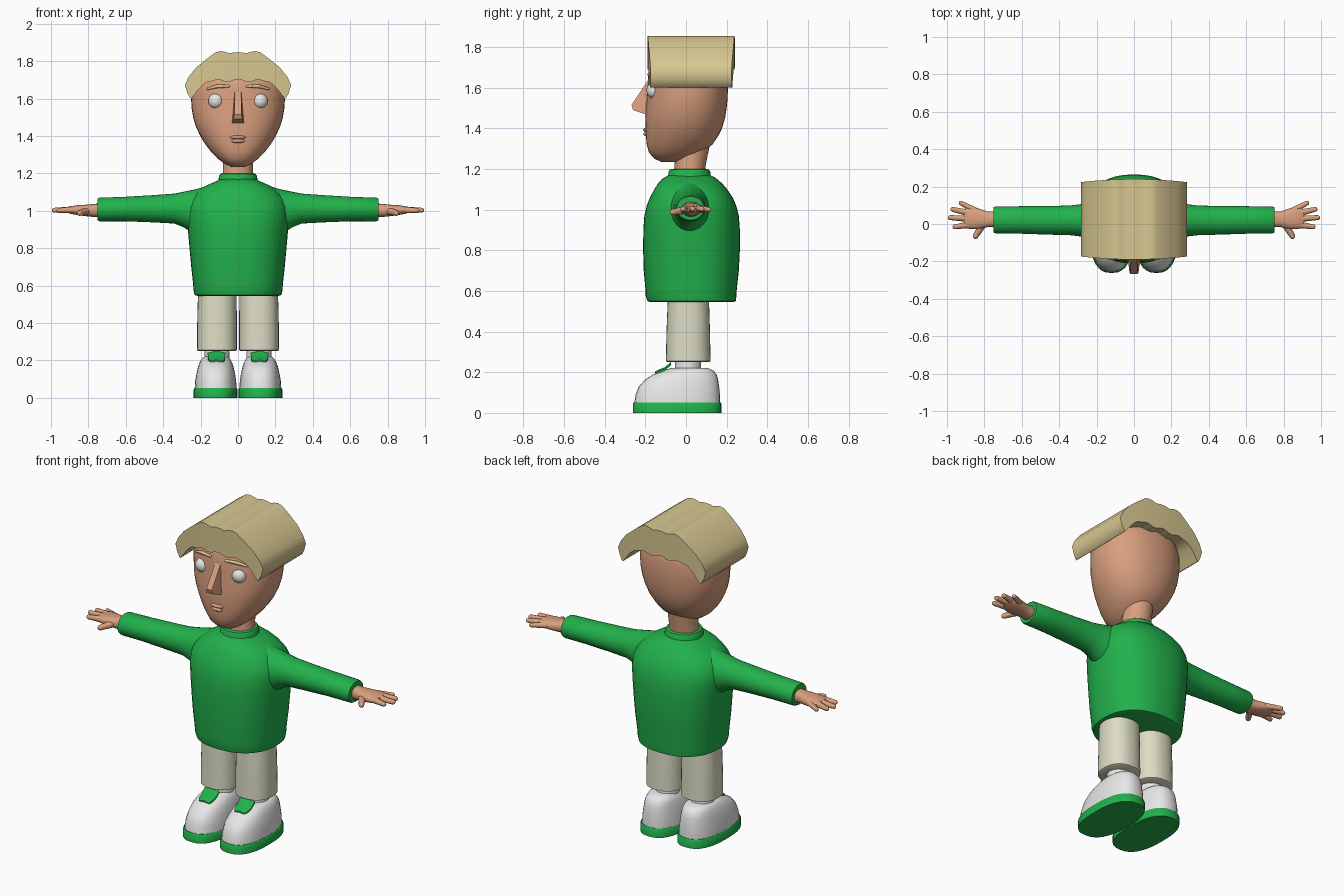
import bpy, bmesh, math
from mathutils import Vector, Matrix


def material(name, rgb):
    m = bpy.data.materials.new(name)
    m.diffuse_color = (*rgb, 1)
    return m


GREEN = material("green", (0.016, 0.44, 0.072))
SKIN = material("skin", (0.70, 0.35, 0.21))
BLOND = material("blond", (0.68, 0.57, 0.28))
CREAM = material("cream", (0.72, 0.72, 0.56))
WHITE = material("white", (0.82, 0.82, 0.82))


def finish(name, bm, mat, angle=40):
    bmesh.ops.recalc_face_normals(bm, faces=bm.faces)
    me = bpy.data.meshes.new(name)
    bm.to_mesh(me)
    bm.free()
    me.materials.append(mat)
    ob = bpy.data.objects.new(name, me)
    bpy.context.collection.objects.link(ob)
    bpy.ops.object.select_all(action='DESELECT')
    ob.select_set(True)
    bpy.context.view_layer.objects.active = ob
    bpy.ops.object.shade_smooth_by_angle(angle=math.radians(angle))
    return ob


def loft(name, rings, mat, axis='z', side=1, power=2.0, n=32, angle=40):
    """Rings are (position, a0, a1, b0, b1); a,b = x,y for axis z and y,z for axis x."""
    bm = bmesh.new()
    loops = []
    for t, a0, a1, b0, b1 in rings:
        loop = []
        for i in range(n):
            c, s = math.cos(math.tau * i / n), math.sin(math.tau * i / n)
            a = (a0 + a1) / 2 + (a1 - a0) / 2 * math.copysign(abs(c) ** (2 / power), c)
            b = (b0 + b1) / 2 + (b1 - b0) / 2 * math.copysign(abs(s) ** (2 / power), s)
            loop.append(bm.verts.new((a * side, b, t) if axis == 'z' else (t * side, a, b)))
        loops.append(loop)
    for p, q in zip(loops, loops[1:]):
        for i in range(n):
            j = (i + 1) % n
            bm.faces.new((p[i], p[j], q[j], q[i]))
    bm.faces.new(loops[0])
    bm.faces.new(loops[-1])
    return finish(name, bm, mat, angle)


def add_limb(bm, p, q, r0, r1):
    """Tapered rod with round ends."""
    p, q = Vector(p), Vector(q)
    rot = (q - p).to_track_quat('Z', 'Y').to_matrix().to_4x4()
    bmesh.ops.create_cone(bm, segments=12, radius1=r0, radius2=r1, depth=(q - p).length,
                          matrix=Matrix.Translation((p + q) / 2) @ rot)
    for c, r in ((p, r0), (q, r1)):
        bmesh.ops.create_uvsphere(bm, u_segments=12, v_segments=8, radius=r,
                                  matrix=Matrix.Translation(c) @ rot)


def ellipsoid(name, c, r, mat):
    bm = bmesh.new()
    bmesh.ops.create_uvsphere(bm, u_segments=24, v_segments=16, radius=1,
                              matrix=Matrix.Translation(c) @ Matrix.Diagonal((*r, 1)))
    return finish(name, bm, mat)


def sym(rows):
    """Rows (z, half width, y0, y1) to full rings."""
    return [(z, -w, w, y0, y1) for z, w, y0, y1 in rows]


# Head, neck and face
loft("head", sym([(1.235, .035, -.12, -.02), (1.25, .07, -.155, .02), (1.28, .11, -.182, .075),
                  (1.32, .148, -.193, .13), (1.36, .178, -.197, .157), (1.40, .202, -.199, .177),
                  (1.45, .225, -.2, .192), (1.50, .24, -.198, .2), (1.55, .248, -.193, .205),
                  (1.60, .251, -.19, .206), (1.65, .249, -.187, .204), (1.70, .235, -.18, .195),
                  (1.75, .195, -.155, .165), (1.78, .14, -.11, .12), (1.80, .06, -.05, .06)]),
     SKIN, power=2.2, n=40)
loft("neck", sym([(1.16, .085, -.062, .09), (1.22, .08, -.056, .097), (1.34, .078, -.05, .122)]), SKIN)
bm = bmesh.new()
for s in (-1, 1):
    for co in ((.017, -.175, 1.655), (.034, -.18, 1.463), (.018, -.268, 1.515), (.024, -.26, 1.49)):
        bm.verts.new((s * co[0], co[1], co[2]))
bmesh.ops.convex_hull(bm, input=bm.verts)
finish("nose", bm, SKIN)
ellipsoid("upper_lip", (0, -.192, 1.393), (.043, .019, .011), SKIN)
ellipsoid("lower_lip", (0, -.192, 1.373), (.036, .018, .011), SKIN)

# Hair: wavy arched profile running front to back
top = [(0, 1.848), (.02, 1.847), (.045, 1.842), (.07, 1.85), (.095, 1.854), (.12, 1.847),
       (.17, 1.81), (.225, 1.765), (.265, 1.715), (.284, 1.672), (.272, 1.632), (.257, 1.603)]
low = [(0, 1.704), (.02, 1.70), (.045, 1.69), (.07, 1.69), (.09, 1.698), (.11, 1.702),
       (.145, 1.692), (.17, 1.687), (.19, 1.672), (.21, 1.652), (.232, 1.622), (.25, 1.60)]
top = [(-x, z) for x, z in top[:0:-1]] + top
low = [(-x, z) for x, z in low[:0:-1]] + low
bm = bmesh.new()


def hair_row(pts, front):
    return [bm.verts.new((x, -.19 + .2 * x * x if front else .24 - .2 * x * x, z)) for x, z in pts]


tf, tb, lf, lb = hair_row(top, 1), hair_row(top, 0), hair_row(low, 1), hair_row(low, 0)
for p, q in ((tf, tb), (lf, lb), (tf, lf), (tb, lb)):
    for i in range(len(p) - 1):
        bm.faces.new((p[i], p[i + 1], q[i + 1], q[i]))
for i in (0, -1):
    bm.faces.new((tf[i], tb[i], lb[i], lf[i]))
finish("hair", bm, BLOND, 45)

# Sweater body and collar
loft("sweater", sym([(.545, .215, -.175, .23), (.55, .232, -.19, .245), (.575, .238, -.198, .248),
                     (.61, .24, -.2, .25), (.70, .25, -.208, .26), (.80, .259, -.211, .265),
                     (.90, .268, -.21, .265), (.97, .275, -.205, .26), (1.02, .272, -.193, .247),
                     (1.06, .255, -.177, .23), (1.10, .222, -.156, .203), (1.13, .18, -.137, .177),
                     (1.155, .125, -.112, .148), (1.17, .09, -.085, .12)]),
     GREEN, power=2.3, n=40)
loft("collar", sym([(1.14, .112, -.1, .132), (1.165, .104, -.088, .122), (1.185, .102, -.086, .12),
                    (1.197, .095, -.08, .113), (1.2, .085, -.07, .103)]), GREEN)

for s, side in ((-1, "left"), (1, "right")):
    # Eye and eyebrow
    ellipsoid(f"{side}_eye", (s * .118, -.156, 1.587), (.041, .038, .041), WHITE)
    bm = bmesh.new()
    add_limb(bm, (s * .05, -.184, 1.666), (s * .11, -.173, 1.666), .007, .01)
    add_limb(bm, (s * .11, -.173, 1.666), (s * .163, -.152, 1.652), .01, .006)
    finish(f"{side}_eyebrow", bm, BLOND)

    # Sleeve flaring into the shoulder
    loft(f"{side}_sleeve", [(.14, -.09, .13, .86, 1.145), (.2, -.085, .125, .865, 1.122),
                            (.25, -.075, .115, .885, 1.11), (.29, -.066, .105, .912, 1.102),
                            (.34, -.06, .099, .932, 1.092), (.45, -.057, .096, .938, 1.084),
                            (.6, -.052, .095, .944, 1.075), (.74, -.05, .094, .944, 1.07),
                            (.75, -.046, .09, .949, 1.065)], GREEN, axis='x', side=s)

    # Hand with four fingers and a thumb
    loft(f"{side}_palm", [(.73, -.018, .068, .965, 1.04), (.78, -.016, .066, .968, 1.036),
                          (.82, -.026, .08, .972, 1.032), (.86, -.028, .09, .978, 1.03),
                          (.895, -.024, .088, .984, 1.024), (.91, -.012, .075, .99, 1.018)],
         SKIN, axis='x', side=s, power=2.4, n=20)
    bm = bmesh.new()
    for p, q, r in (((.855, .075, 1.004), (.925, .112, 1.0), .014),
                    ((.88, .058, 1.006), (.968, .078, 1.003), .015),
                    ((.88, .028, 1.006), (.982, .034, 1.003), .015),
                    ((.88, -.004, 1.005), (.957, -.015, 1.002), .015),
                    ((.81, -.005, .998), (.847, -.065, .988), .017)):
        add_limb(bm, (s * p[0], p[1], p[2]), (s * q[0], q[1], q[2]), r + .003, r - .002)
    finish(f"{side}_fingers", bm, SKIN)

    # Trouser leg and sock
    loft(f"{side}_trouser_leg", [(.25, .015, .21, -.09, .112), (.255, .006, .219, -.099, .121),
                                 (.4, .006, .218, -.096, .118), (.6, .008, .213, -.088, .112)],
         CREAM, side=s, power=2.3)
    loft(f"{side}_sock", [(.19, .045, .18, -.06, .08), (.22, .045, .18, -.055, .075),
                          (.3, .05, .175, -.05, .07)], WHITE, side=s)

    # Shoe upper, sole and tongue
    loft(f"{side}_shoe", [(.045, .006, .232, -.255, .168), (.09, .01, .229, -.248, .167),
                          (.13, .016, .222, -.232, .163), (.165, .024, .214, -.2, .158),
                          (.19, .032, .205, -.16, .15), (.208, .042, .195, -.115, .135),
                          (.22, .055, .18, -.075, .11)], WHITE, side=s, power=2.4)
    loft(f"{side}_sole", [(0, .003, .237, -.262, .175), (.045, .003, .237, -.262, .175),
                          (.052, .008, .232, -.257, .17)], GREEN, side=s, power=2.5)
    bm = bmesh.new()
    rows = []
    for y, z, w in ((-.152, .204, .03), (-.135, .213, .042), (-.105, .224, .045), (-.075, .25, .047)):
        rows.append([bm.verts.new((s * .115 + dx * w, y, z + dz))
                     for dx, dz in ((-1, -.008), (0, 0), (1, -.008), (1, -.017), (0, -.009), (-1, -.017))])
    for p, q in zip(rows, rows[1:]):
        for i in range(6):
            bm.faces.new((p[i], p[(i + 1) % 6], q[(i + 1) % 6], q[i]))
    bm.faces.new(rows[0])
    bm.faces.new(rows[-1])
    finish(f"{side}_shoe_tongue", bm, GREEN)
